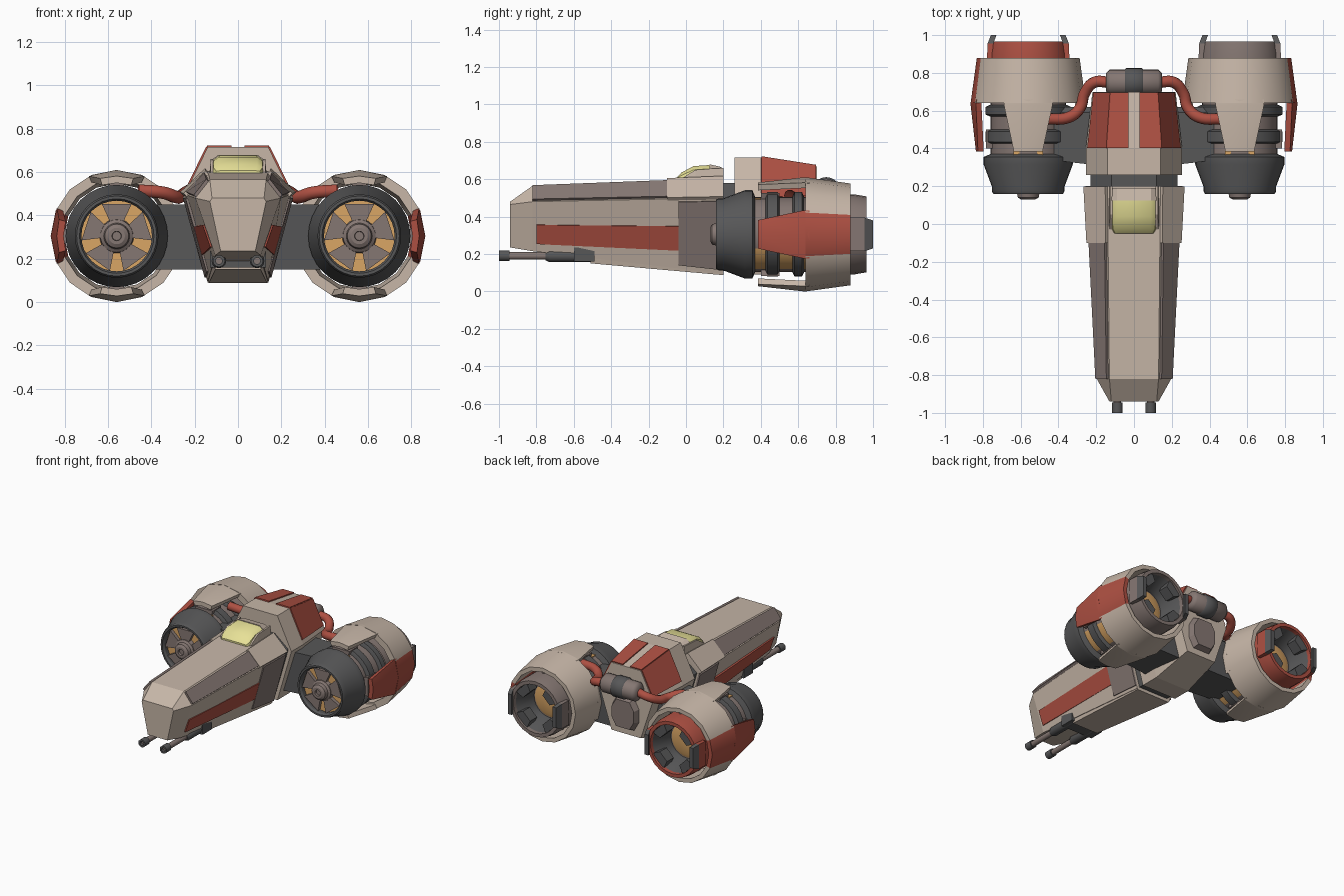
import bpy, bmesh, math
from mathutils import Vector

if "Cube" in bpy.data.objects:
    bpy.data.objects.remove(bpy.data.objects["Cube"])

def mat(name, c):
    m = bpy.data.materials.new(name)
    m.diffuse_color = (*c, 1)
    m.use_nodes = True
    m.node_tree.nodes["Principled BSDF"].inputs["Base Color"].default_value = m.diffuse_color
    return m

BEIGE = mat("beige paint", (.57, .47, .39))
BROWN = mat("brown grey metal", (.235, .185, .17))
RED = mat("red paint", (.42, .08, .055))
DARK = mat("dark grey metal", (.095, .095, .097))
ORANGE = mat("orange copper", (.7, .38, .13))
YELLOW = mat("yellow glass", (.8, .75, .31))
EZ, EX = .305, .56   # engine axis height and side offset

def make(name, verts, faces, mats, smooth=0, rule=None):
    bm = bmesh.new()
    vs = [bm.verts.new(v) for v in verts]
    for f in faces:
        bm.faces.new([vs[i] for i in f])
    bmesh.ops.remove_doubles(bm, verts=bm.verts, dist=1e-5)
    bmesh.ops.recalc_face_normals(bm, faces=bm.faces)
    if rule:
        for f in bm.faces:
            f.material_index = rule(f.calc_center_median())
    me = bpy.data.meshes.new(name)
    bm.to_mesh(me)
    bm.free()
    ob = bpy.data.objects.new(name, me)
    bpy.context.collection.objects.link(ob)
    for m in (mats if isinstance(mats, list) else [mats]):
        me.materials.append(m)
    if smooth:
        bpy.ops.object.select_all(action='DESELECT')
        ob.select_set(True)
        bpy.context.view_layer.objects.active = ob
        bpy.ops.object.shade_smooth_by_angle(angle=math.radians(smooth))
    return ob

def rings(name, rows, mats, closed=False, **kw):
    """Join equal point rings; cap the ends unless the rows close on themselves."""
    n, k = len(rows[0]), len(rows)
    faces = [(i * n + j, i * n + (j + 1) % n, (i + 1) % k * n + (j + 1) % n, (i + 1) % k * n + j)
             for i in range(k if closed else k - 1) for j in range(n)]
    if not closed:
        faces += [tuple(range(n)), tuple(range((k - 1) * n, k * n))]
    return make(name, [p for r in rows for p in r], faces, mats, **kw)

def loft(name, secs, mats, **kw):
    """Sections are (y, half outline from top to bottom), mirrored in x."""
    return rings(name, [[(x, s[0], z) for x, z in s[1:]] + [(-x, s[0], z) for x, z in reversed(s[1:])]
                        for s in secs], mats, **kw)

def lathe(name, prof, mats, cx=0, cz=EZ, n=32, **kw):
    """Turn a (y, radius) profile about an axis along y."""
    a = [2 * math.pi * j / n for j in range(n)]
    return rings(name, [[(cx + r * math.cos(t), y, cz + r * math.sin(t)) for t in a] for y, r in prof], mats, **kw)

def box(name, x0, x1, y0, y1, z0, z1, m):
    return rings(name, [[(x0, y, z0), (x1, y, z0), (x1, y, z1), (x0, y, z1)] for y in (y0, y1)], m)

def plate(name, c, thick, m):
    c = [Vector(p) for p in c]
    n = (c[2] - c[0]).cross(c[3] - c[1]).normalized()
    mid = sum(c, Vector()) / 4
    if n.dot(mid - Vector((0, mid.y, .35))) < 0:
        n = -n
    return rings(name, [[p - n * .004 for p in c], [p + n * thick for p in c]], m)

def hull_point(secs, y, edge, t, s):
    for a, b in zip(secs, secs[1:]):
        if a[0] <= y <= b[0]:
            u = (y - a[0]) / (b[0] - a[0])
            p = Vector(a[edge]).lerp(Vector(b[edge]), u)
            q = Vector(a[edge + 1]).lerp(Vector(b[edge + 1]), u)
            r = p.lerp(q, t)
            return (s * r.x, y, r.y)

def hull_plate(name, secs, edge, y0, t0, y1, t1, thick, m, s):
    plate(name, [hull_point(secs, y0, edge, t0[0], s), hull_point(secs, y1, edge, t1[0], s),
                 hull_point(secs, y1, edge, t1[1], s), hull_point(secs, y0, edge, t0[1], s)], thick, m)

# Front hull, keel, neck and rear block
front = [(-.94, (.12, .48), (.13, .465), (.08, .235)),
         (-.82, (.13, .565), (.197, .48), (.105, .215)),
         (.2, (.14, .605), (.25, .5), (.14, .095))]
rear = [(.26, (.14, .715), (.255, .48), (.14, .09)),
        (.4, (.14, .715), (.255, .48), (.14, .09)),
        (.7, (.12, .668), (.22, .47), (.12, .17))]
loft("front_hull", front, BEIGE)
loft("keel", [(-.51, (.115, .2), (.105, .15)), (.2, (.15, .13), (.135, .087))], BEIGE)
loft("neck", [(y, (.12, .58), (.23, .49), (.12, .11)) for y in (.19, .27)], DARK)
loft("rear_block", rear, BEIGE)
loft("rear_hatch", [(.69, (.07, .45), (.11, .38), (.11, .28), (.07, .21)),
                    (.74, (.055, .43), (.09, .37), (.09, .29), (.055, .23))], BROWN)

for s in (1, -1):
    hull_plate("upper_side_panel", front, 1, -.82, (.08, .95), -.1, (.08, .95), .015, BROWN, s)
    hull_plate("red_stripe", front, 2, -.8, (.46, .84), -.04, (.39, .74), .008, RED, s)
    hull_plate("cockpit_shoulder", front, 1, -.1, (0, 1.05), .2, (0, 1.05), .018, BEIGE, s)
    hull_plate("lower_side_panel", front, 2, -.04, (.04, .95), .2, (.04, .95), .009, BROWN, s)
    hull_plate("red_rear_side", rear, 1, .402, (0, .88), .695, (0, .88), .008, RED, s)
    plate("red_rear_top", [(s * .03, .402, .715), (s * .142, .402, .715),
                           (s * .122, .695, .669), (s * .03, .695, .669)], .008, RED)
    # Beige frame rising beside the canopy
    rings("canopy_frame", [[(s * .116, y, .58), (s * .133, y, .58), (s * .126, y, z), (s * .114, y, z)]
                           for y, z in ((-.03, .6), (.05, .65), (.2, .66))], BEIGE)

# Canopy and its rear hood
loft("canopy", [(-.05, (.08, .607), (.1, .604), (.105, .59)),
                (-.025, (.088, .635), (.112, .62), (.12, .59)),
                (.04, (.088, .67), (.114, .65), (.12, .59)),
                (.13, (.088, .676), (.114, .656), (.12, .59))], YELLOW, smooth=40)
loft("canopy_hood", [(.125, (.09, .68), (.118, .66), (.128, .59)),
                     (.19, (.09, .665), (.118, .645), (.128, .59))], BEIGE)

# Guns under the nose
box("gun_mount", -.13, .13, -.6, -.49, .16, .235, DARK)
for s in (1, -1):
    x = s * .088
    lathe("gun_barrel", [(-.98, .02), (-.6, .02)], BROWN, x, .19, 12, smooth=40)
    lathe("gun_muzzle", [(-1, .028), (-.945, .028), (-.945, .015), (-.98, .015), (-1, .015)],
          DARK, x, .19, 12, closed=True, smooth=40)
    lathe("gun_sleeve", [(-.75, .024), (-.73, .034), (-.5, .034)], DARK, x, .19, 12, smooth=40)

# Cross tank behind the rear block
def cross_tank(name, x0, x1, r, m):
    b = .02
    a = [2 * math.pi * j / 20 for j in range(20)]
    rings(name, [[(x, .75 + q * math.cos(t), .535 + q * math.sin(t)) for t in a]
                 for x, q in ((x0, r - b), (x0 + b, r), (x1 - b, r), (x1, r - b))], m, smooth=50)
cross_tank("cross_tank", -.148, .148, .068, BROWN)
cross_tank("cross_tank_band", -.06, .06, .076, DARK)

def petal(name, cx, ang, m):
    """Tapered shell leaf reaching forward from the shell rim."""
    rows = []
    for y, r, half in ((.66, .303, 25), (.63, .305, 25), (.385, .277, 16)):
        pts = [(r, -half), (r, 0), (r, half), (r - .032, half), (r - .032, 0), (r - .032, -half)]
        rows.append([(cx + q * math.cos(ang + math.radians(d)), y,
                      EZ + q * math.sin(ang + math.radians(d))) for q, d in pts])
    rings(name, rows, m, smooth=35)

def wedge(name, cx, ang, half, r0, r1, y0, y1, m):
    c = [(r0, -half), (r1, -half), (r1, half), (r0, half)]
    rings(name, [[(cx + r * math.cos(ang + math.radians(d)), y, EZ + r * math.sin(ang + math.radians(d)))
                  for r, d in c] for y in (y0, y1)], m)

for s in (1, -1):
    cx = s * EX
    # Wing and feed pipe
    rings("wing", [[(x, y, .15), (x, .62, .15), (x, .62, .42), (x, .59, .45), (x, y, .45)]
                   for x, y in ((s * .1, .30), (s * .45, .34))], DARK)
    cu = bpy.data.curves.new("feed_pipe", 'CURVE')
    cu.dimensions = '3D'
    cu.bevel_depth, cu.bevel_resolution, cu.resolution_u = .03, 3, 6
    sp = cu.splines.new('BEZIER')
    pts = [(.13, .75, .535), (.21, .75, .52), (.262, .69, .49), (.285, .615, .485),
           (.345, .565, .505), (.46, .555, .515)]
    sp.bezier_points.add(len(pts) - 1)
    for bp, p in zip(sp.bezier_points, pts):
        bp.co = (s * p[0], p[1], p[2])
        bp.handle_left_type = bp.handle_right_type = 'AUTO'
    cu.materials.append(RED)
    bpy.context.collection.objects.link(bpy.data.objects.new("feed_pipe", cu))

    # Intake with fan
    lathe("intake_ring", [(.16, .185), (.175, .193), (.2, .193), (.315, .236), (.355, .236), (.37, .2),
                          (.21, .163), (.175, .163), (.16, .172)], DARK, cx, closed=True, smooth=30)
    lathe("fan_back", [(.205, .165), (.23, .165)], ORANGE, cx)
    for k in range(5):
        wedge("fan_blade", cx, math.pi / 2 + k * 2 * math.pi / 5, 25, .05, .164, .18, .21, BROWN)
    lathe("fan_hub", [(.21, .08), (.175, .075), (.165, .06), (.14, .055), (.13, .038), (.13, .022), (.145, .02)],
          BROWN, cx, smooth=30)

    # Engine core, orange windows low on the diagonals
    def window(c, cx=cx):
        a = math.degrees(math.atan2(c.z - EZ, c.x - cx)) % 90
        return 1 if 20 < a < 70 and .35 < c.y < .65 and c.z < EZ else 0
    lathe("engine_core", [(.34, .2), (.66, .2), (.67, .19), (.79, .19)], [BROWN, ORANGE], cx, n=32,
          smooth=30, rule=window)
    for y0, y1 in ((.425, .5), (.57, .63)):
        lathe("core_band", [(y0, .205), (y0 + .01, .226), (y1 - .01, .226), (y1, .205)], DARK, cx, smooth=30)
    wedge("top_window", cx, math.pi / 2, 22, .19, .209, .365, .4, ORANGE)

    # Outer shell, red on the outboard side, with four forward petals
    def outboard(c, cx=cx, s=s):
        d = (c.x - cx) * s
        return 1 if d > .2 and abs(c.z - EZ) < .07 else 0
    lathe("outer_shell", [(.64, .305), (.88, .272), (.88, .242), (.64, .258)], [BEIGE, RED], cx, n=16,
          closed=True, smooth=35, rule=outboard)
    for k in range(4):
        ang = k * math.pi / 2
        side = (k == 0 and s > 0) or (k == 2 and s < 0)
        petal("shell_petal", cx, ang, RED if side else BEIGE)
        wedge("shell_strut", cx, ang, 8, .18, .26, .68, .84, BROWN)
        wedge("petal_clamp", cx, ang, 18, .19, .234, .4, .5, BROWN)

    # Nozzle: one side painted red
    lathe("nozzle_ring", [(.78, .214), (.9, .214), (.965, .203), (.965, .178), (.8, .178)],
          BROWN if s > 0 else RED, cx, n=24, closed=True, smooth=30)
    lathe("nozzle_liner", [(.94, .18), (.81, .13), (.785, .13), (.785, .18)], DARK, cx, n=24, closed=True, smooth=30)
    lathe("nozzle_glow", [(.785, .135), (.8, .1), (.802, .02)], ORANGE, cx, n=24, smooth=40)
    for k in range(4):
        wedge("nozzle_claw", cx, math.pi / 4 + k * math.pi / 2, 20, .12, .185, .87, .95, DARK)
    for t in (1, -1):
        rings("nozzle_tab", [[(cx + t * (r + d), y, EZ + q) for d, q in ((0, -h), (.03, -h), (.03, h), (0, h))]
                             for y, r, h in ((.88, .188, .09), (.955, .185, .09), (1, .168, .075))],
              [DARK, BROWN if s > 0 else RED], rule=lambda c: 1 if c.y < .95 else 0)
